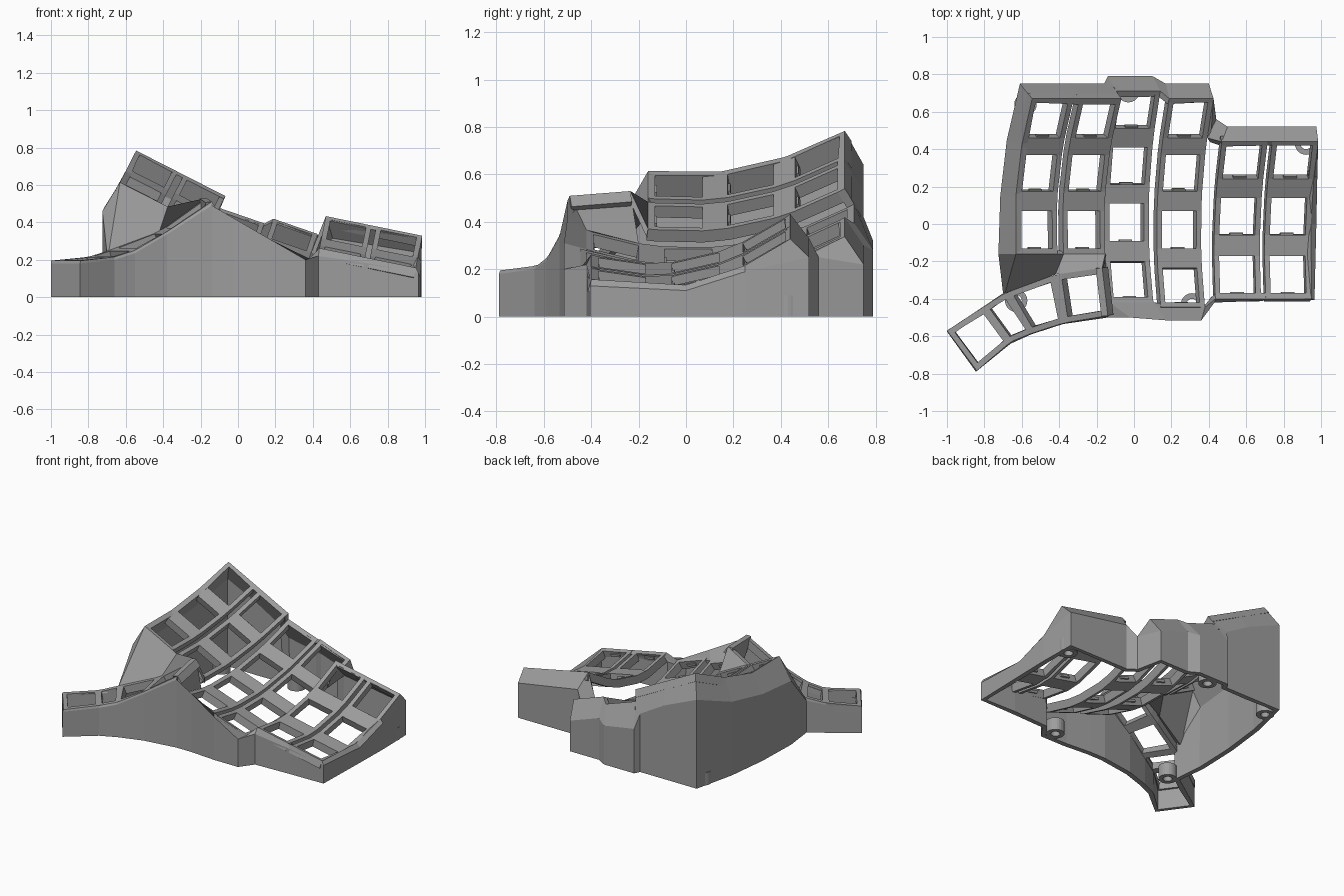
import bpy, math
from mathutils import Vector, Matrix

cube = bpy.data.objects.get("Cube")
if cube:
    bpy.data.objects.remove(cube)

mat = bpy.data.materials.new("plain_grey")
mat.use_nodes = True
grey = (0.34, 0.34, 0.34, 1)
mat.diffuse_color = grey
mat.node_tree.nodes["Principled BSDF"].inputs["Base Color"].default_value = grey
H = 0.125       # half width of a key column
HOLE = 0.097    # half width of a key opening
PLATE = 0.055   # plate thickness


def add_mesh(name, verts, faces):
    me = bpy.data.meshes.new(name)
    me.from_pydata(verts, [], faces)
    me.materials.append(mat)
    ob = bpy.data.objects.new(name, me)
    bpy.context.scene.collection.objects.link(ob)
    return ob


def sheet(name, rows, thick, holes=False, closed=False):
    """Grid of points thickened inwards; holes leaves the middle of odd rows open."""
    n = len(rows[0])
    verts = [tuple(p) for row in rows for p in row]
    faces = []
    for v in range(len(rows) - 1):
        for u in range(n if closed else n - 1):
            if holes and u == 1 and v % 2:
                continue
            w = (u + 1) % n
            faces.append((v * n + u, v * n + w, (v + 1) * n + w, (v + 1) * n + u))
    ob = add_mesh(name, verts, faces)
    mod = ob.modifiers.new("thickness", "SOLIDIFY")
    mod.thickness = thick
    mod.offset = -1
    return ob


def column_point(x0, y0, z0, tilt, curve):
    """Point on a tilted, dished column at sideways offset u and depth y."""
    s, c = math.sin(math.radians(tilt)), math.cos(math.radians(tilt))

    def point(u, y):
        lift = curve * (y - y0) ** 2
        return Vector((x0 + u * c + lift * s, y, z0 - u * s + lift * c))
    return point


A = column_point(-0.525, 0.0, 0.547, 27, 0.45)
B = column_point(-0.27, 0.0, 0.417, 27, 0.45)
C = column_point(-0.04, 0.02, 0.25, 19, 0.41)
D = column_point(0.24, -0.04, 0.183, 19, 0.41)
E = column_point(0.55, -0.15, 0.20, 11.5, 0.61)
F = column_point(0.82, -0.15, 0.145, 11.5, 0.61)

# Key columns: front edge, hole limits, back edge
long_rows = [-0.16, -0.13, 0.07, 0.175, 0.37, 0.46, 0.65, 0.67]
columns = {
    "inner_column_a": (A, 27, long_rows),
    "inner_column_b": (B, 27, long_rows),
    "middle_column_a": (C, 19, [-0.42, -0.39, -0.2, -0.09, 0.11, 0.21, 0.41, 0.51, 0.69, 0.71]),
    "middle_column_b": (D, 19, [-0.445, -0.42, -0.235] + long_rows[1:]),
    "outer_column_a": (E, 11.5, [-0.4, -0.37, -0.17, -0.06, 0.14, 0.24, 0.42, 0.44]),
    "outer_column_b": (F, 11.5, [-0.4, -0.37, -0.17, -0.06, 0.14, 0.24, 0.42, 0.44]),
}
for name, (point, tilt, ys) in columns.items():
    rows = [[point(u, y) for u in (-H, -HOLE, HOLE, H)] for y in ys]
    sheet(name, rows, PLATE, holes=True)
    # Small switch catch on the front wall of each opening
    for i in range(1, len(ys) - 1, 2):
        slope = (point(0, ys[i + 1]) - point(0, ys[i])).normalized()
        across = (point(H, ys[i]) - point(-H, ys[i])).normalized()
        normal = across.cross(slope)
        rot = Matrix((across, slope, normal)).transposed()
        mid = point(0, ys[i]) - normal * 0.025
        corners = [mid + rot @ Vector((a * 0.036, b * 0.008, c * 0.009))
                   for a in (-1, 1) for b in (-1, 1) for c in (-1, 1)]
        add_mesh(name + "_catch", corners, [(0, 1, 3, 2), (4, 6, 7, 5), (0, 4, 5, 1),
                                            (2, 3, 7, 6), (0, 2, 6, 4), (1, 5, 7, 3)])

# Thumb cluster: paired back and front edge points
back = [Vector(p) for p in ((-1, -0.57, 0.195), (-0.8, -0.44, 0.215), (-0.69, -0.37, 0.25),
                            (-0.42, -0.27, 0.35), (-0.17, -0.235, 0.53))]
front = [Vector(p) for p in ((-0.84, -0.785, 0.195), (-0.66, -0.63, 0.215), (-0.55, -0.585, 0.25),
                             (-0.38, -0.53, 0.35), (-0.14, -0.49, 0.51))]


def thumb_row(t):
    i = min(int(t), 3)
    b, f = back[i].lerp(back[i + 1], t - i), front[i].lerp(front[i + 1], t - i)
    return [b.lerp(f, k) for k in (0, 0.12, 0.88, 1)]


stations = [0] + [i + k for i in range(4) for k in (0.12, 0.88)] + [4]
sheet("thumb_cluster", [thumb_row(t) for t in stations], PLATE, holes=True)

# Outer wall: x, y, shoulder height, rim point, going round the case
wall = [
    (-0.845, -0.79, 0.18, front[0]), (-0.66, -0.64, 0.2, front[1]),
    (-0.55, -0.59, 0.235, front[2]), (-0.38, -0.535, 0.335, front[3]),
    (-0.14, -0.5, 0.49, front[4]), (-0.02, -0.5, 0.42, C(-H, -0.42)),
    (0.17, -0.515, 0.31, C(H, -0.42)), (0.36, -0.515, 0.2, D(H, -0.445)),
    (0.43, -0.42, 0.22, E(-H, -0.4)), (0.7, -0.41, 0.18, E(H, -0.4)),
    (0.965, -0.405, 0.13, F(H, -0.4)), (0.975, 0, 0.11, F(H, 0)),
    (0.98, 0.25, 0.19, F(H, 0.25)), (0.975, 0.52, 0.25, F(H, 0.44)),
    (0.5, 0.52, 0.33, E(-H, 0.44)), (0.44, 0.56, 0.25, D(H, 0.46)),
    (0.4, 0.75, 0.22, D(H, 0.67)), (0.17, 0.75, 0.3, D(-H, 0.67)),
    (0.1, 0.79, 0.28, C(H, 0.71)), (-0.14, 0.79, 0.32, C(-H, 0.71)),
    (-0.16, 0.75, 0.42, B(H, 0.67)), (-0.35, 0.75, 0.53, B(-H, 0.67)),
    (-0.61, 0.75, 0.64, A(-H, 0.67)), (-0.68, 0.45, 0.53, A(-H, 0.42)),
    (-0.715, 0.15, 0.48, A(-H, 0.15)), (-0.725, -0.16, 0.46, A(-H, -0.16)),
    (-0.7, -0.37, 0.23, back[2]), (-0.81, -0.445, 0.2, back[1]),
    (-1, -0.575, 0.18, back[0]),
]
sheet("outer_wall", [[(x, y, 0) for x, y, z, r in wall],
                     [(x, y, z) for x, y, z, r in wall],
                     [r for x, y, z, r in wall]], 0.035, closed=True)

# Sloping webs between the thumb cluster and the columns
sheet("thumb_saddle", [back[2:], [A(-H, -0.16), B(-H, -0.16), B(H, -0.16)]], 0.035)
sheet("thumb_side_web", [[C(-H, -0.42), C(-H, -0.2)], [front[4], back[4]]], 0.035)

# Screw bosses: hollow posts at the base
SIDES = 24
for x, y in ((-0.63, -0.41), (0.31, -0.43), (0.92, 0.43), (-0.03, 0.71), (-0.58, 0.64)):
    rings = [(0.06, 0), (0.06, 0.09), (0.03, 0.09), (0.03, 0)]
    verts = [(x + r * math.cos(math.tau * i / SIDES), y + r * math.sin(math.tau * i / SIDES), z)
             for r, z in rings for i in range(SIDES)]
    faces = []
    for k in range(4):
        a, b = k * SIDES, (k + 1) % 4 * SIDES
        for i in range(SIDES):
            j = (i + 1) % SIDES
            faces.append((a + i, a + j, b + j, b + i))
    add_mesh("screw_boss", verts, faces)
